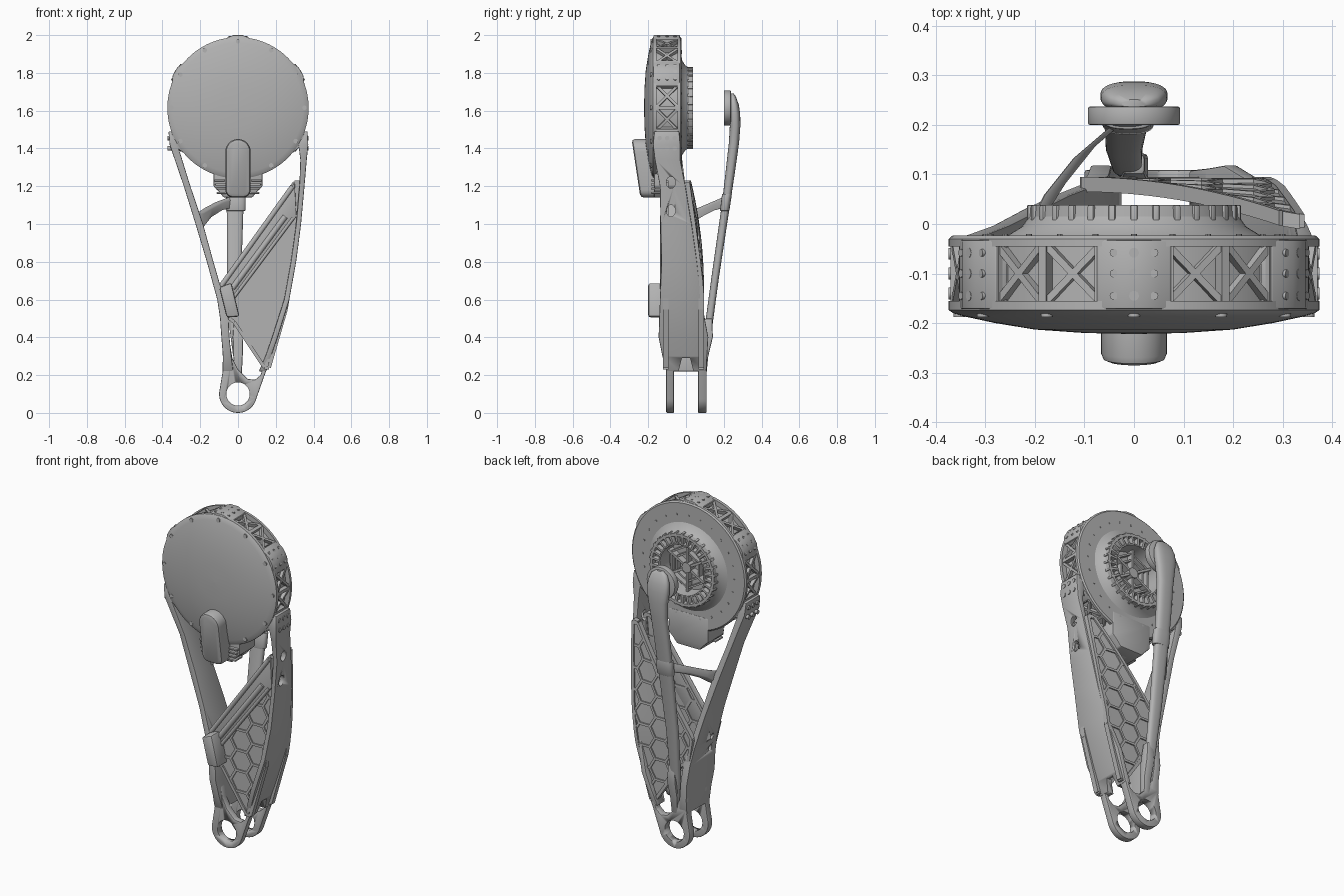
import bpy, bmesh
from math import sin, cos, pi, radians, copysign
from mathutils import Matrix, Vector

if "Cube" in bpy.data.objects:
    bpy.data.objects.remove(bpy.data.objects["Cube"])

GREY = (0.45, 0.45, 0.45, 1)
metal = bpy.data.materials.new("plain grey metal")
metal.use_nodes = True
metal.diffuse_color = GREY
metal.node_tree.nodes["Principled BSDF"].inputs["Base Color"].default_value = GREY
HUB_Z = 1.615


def finish(name, bm, bevel=0, angle=30):
    """Turn a bmesh into a shaded object."""
    bmesh.ops.recalc_face_normals(bm, faces=bm.faces)
    mesh = bpy.data.meshes.new(name)
    bm.to_mesh(mesh)
    bm.free()
    mesh.materials.append(metal)
    obj = bpy.data.objects.new(name, mesh)
    bpy.context.collection.objects.link(obj)
    if bevel:
        mod = obj.modifiers.new("bevel", "BEVEL")
        mod.width, mod.segments, mod.limit_method = bevel, 2, "ANGLE"
        bake(obj)
    bpy.ops.object.select_all(action="DESELECT")
    obj.select_set(True)
    bpy.context.view_layer.objects.active = obj
    bpy.ops.object.shade_smooth_by_angle(angle=radians(angle))
    return obj


def bake(obj):
    dg = bpy.context.evaluated_depsgraph_get()
    dg.update()
    mesh = bpy.data.meshes.new_from_object(obj.evaluated_get(dg))
    obj.modifiers.clear()
    obj.data = mesh


def cut(obj, bm):
    """Subtract a bmesh from an object, then drop the cutter."""
    cutter = finish("cutter", bm)
    cutter.hide_render = True
    mod = obj.modifiers.new("cut", "BOOLEAN")
    mod.object, mod.operation, mod.solver = cutter, "DIFFERENCE", "EXACT"
    bake(obj)
    bpy.data.objects.remove(cutter)


def loft(bm, rings):
    loops = [[bm.verts.new(p) for p in ring] for ring in rings]
    for a, b in zip(loops, loops[1:]):
        for i in range(len(a)):
            j = (i + 1) % len(a)
            bm.faces.new((a[i], a[j], b[j], b[i]))
    bm.faces.new(loops[0])
    bm.faces.new(loops[-1])


def prism(bm, outline, y0, y1):
    loft(bm, [[(x, y, z) for x, z in outline] for y in (y0, y1)])


def arc(cx, cz, r, a0, a1, n):
    steps = [radians(a0 + (a1 - a0) * i / n) for i in range(n + 1)]
    return [(cx + r * cos(a), cz + r * sin(a)) for a in steps]


def box(bm, centre, size, m=Matrix()):
    bmesh.ops.create_cube(bm, size=1, matrix=m @ Matrix.Translation(centre) @ Matrix.Diagonal((*size, 1)))


def bar(bm, a, b, width, depth, m=Matrix()):
    """Box from a to b, its depth as near to y as it can be."""
    a, b = Vector(a), Vector(b)
    d = (b - a).normalized()
    side = d.cross((0, 1, 0)).normalized()
    rot = Matrix((d, side.cross(d), side)).transposed().to_4x4()
    box(bm, (0, 0, 0), ((b - a).length, depth, width), m @ Matrix.Translation((a + b) / 2) @ rot)


def cyl(bm, a, b, r, m=Matrix(), n=16):
    a, b = Vector(a), Vector(b)
    rot = (b - a).to_track_quat("Z", "Y").to_matrix().to_4x4()
    bmesh.ops.create_cone(bm, cap_ends=True, segments=n, radius1=r, radius2=r,
                          depth=(b - a).length, matrix=m @ Matrix.Translation((a + b) / 2) @ rot)


def spoke(deg):
    """Frame on the drum: z points outward, x along the rim."""
    return Matrix.Translation((0, 0, HUB_Z)) @ Matrix.Rotation(radians(deg), 4, "Y")


# Drum: domed front, recessed rim band, flared hub with a hollow centre
profile = [(-.222, .002), (-.22, .1), (-.213, .2), (-.2, .28), (-.186, .345), (-.18, .365), (-.174, .374),
           (-.155, .374), (-.155, .345), (-.045, .345), (-.045, .374), (-.03, .374), (-.023, .366),
           (-.023, .255), (-.005, .226), (.015, .212), (.038, .21), (.038, .194), (.012, .19), (.012, .158),
           (.036, .154), (.036, .146), (-.045, .14), (-.045, .002)]
bm = bmesh.new()
loft(bm, [[(r * sin(t * pi / 48), y, HUB_Z + r * cos(t * pi / 48)) for t in range(96)] for y, r in profile])
finish("drum", bm)

# Cross braces and posts between the mounting blocks
bm = bmesh.new()
for k in range(6):
    for off in (20, 40):
        for s in (-1, 1):
            bar(bm, (-.056, s * .055 - .1, .353), (.056, -s * .055 - .1, .353), .02, .014, spoke(k * 60 + off))
    for off in (11, 30, 49):
        box(bm, (0, -.1, .356), (.018, .12, .028), spoke(k * 60 + off))
finish("rim_braces", bm)

# Mounting blocks with their fixings
block = [(-.08, .34), (-.075, .364), (-.05, .374), (-.025, .385), (.025, .385), (.05, .374), (.075, .364), (.08, .34)]
bm, fix = bmesh.new(), bmesh.new()
for k in range(6):
    m = spoke(k * 60)
    loft(bm, [[m @ Vector((x, y, z)) for x, z in block] for y in (-.172, -.032)])
    for y in (-.145, -.1, -.058):
        for x in (-.041, .041):
            cyl(fix, (x, y, .36), (x, y, .381), .008, m)
        cyl(fix, (0, y, .37), (0, y, .386), .01, m)
for k in range(12):
    cyl(fix, (0, -.188, .352), (0, -.17, .352), .012, spoke(k * 30))
for k in range(24):
    cyl(fix, (0, -.03, .3), (0, -.02, .3), .006, spoke(k * 15), 8)
finish("mounting_blocks", bm, .004)
finish("drum_fixings", fix)

# Hub fins, and the web inside the hub
bm = bmesh.new()
for k in range(30):
    box(bm, (0, .007, .182), (.014, .062, .07), spoke(k * 12))
finish("hub_fins", bm, .003)
bm = bmesh.new()
for k in range(6):
    m = spoke(k * 60)
    box(bm, (0, -.028, .075), (.014, .04, .14), m)
    for r in (.085, .125):
        box(bm, (0, -.03, r * .866), (r, .03, .01), spoke(k * 60 + 30))
cyl(bm, (0, -.05, HUB_Z), (0, -.002, HUB_Z), .03)
finish("hub_web", bm)

# Front housing and the ribbed box below the drum
bm = bmesh.new()
prism(bm, arc(0, 1.383, .067, 0, 180, 14) + arc(-.027, 1.18, .04, 180, 270, 4) + arc(.027, 1.18, .04, 270, 360, 4), -.288, -.12)
for v in bm.verts:
    v.co.y += (1.45 - v.co.z) * .15
finish("front_housing", bm, .018)
bm = bmesh.new()
half = [(.13, 1.34), (.13, 1.2), (.1, 1.17), (.075, 1.14)]
prism(bm, half + [(-x, z) for x, z in reversed(half)], -.17, -.02)
finish("lower_box", bm, .008)
bm = bmesh.new()
for i in range(4):
    for s in (-1, 1):
        box(bm, (s * (.085 + i * .004), -.15, 1.165 + i * .022), (.055, .07, .01))
finish("lower_box_ribs", bm, .002)

# Side arms: sections of height, outer x, inner x, front y, back y
left = [(1.49, .368, .342, -.168, -.036), (1.42, .372, .32, -.175, -.03), (1.34, .364, .33, -.165, -.03),
        (1.2, .352, .325, -.138, -.003), (1, .334, .308, -.135, .03), (.8, .308, .28, -.13, .058),
        (.6, .272, .244, -.138, .08), (.4, .21, .18, -.145, .118), (.3, .175, .145, -.125, .112), (.22, .15, .11, -.105, .108)]
right = [(1.49, -.368, -.342, -.168, -.036), (1.42, -.362, -.32, -.175, -.03), (1.2, -.287, -.252, -.138, -.003),
         (1, -.225, -.185, -.135, .03), (.8, -.165, -.13, -.13, .058), (.6, -.11, -.072, -.138, .08),
         (.5, -.095, -.05, -.142, .1), (.4, -.088, -.045, -.145, .118), (.3, -.08, -.035, -.125, .112), (.22, -.082, -.025, -.105, .108)]
for name, rows, holes, r in (("left_arm", left, (1.22, 1.07), .024), ("right_arm", right, (.62, .55), .014)):
    bm = bmesh.new()
    loft(bm, [[(xo, y0, z), (xo, y1, z), (xi, y1, z), (xi, y0, z)] for z, xo, xi, y0, y1 in rows])
    arm = finish(name, bm, .005)
    bm = bmesh.new()
    sgn = 1 if rows is left else -1
    for z in holes:
        cyl(bm, (0, -.08, z), (sgn * .6, -.08, z), r, Matrix.Translation((0, 0, z * -.3)) @ Matrix.Diagonal((1, 1, 1.3, 1)))
    cut(arm, bm)
    if rows is left:
        bm = bmesh.new()
        loft(bm, [[(x, -.045, .2), (x, .045, .2), (x, .022, .29), (x, -.022, .29)] for x in (.05, .3)])
        cut(arm, bm)
bm = bmesh.new()
for s in (-1, 1):
    for z in (1.4, 1.455):
        for y in (-.14, -.1, -.06):
            cyl(bm, (s * .34, y, z), (s * .374, y, z), .012)
finish("arm_bolts", bm)

# Fork lugs with bored eyes
lug = arc(0, .1, .1, 165, 345, 24) + [(.148, .22), (.172, .3), (.195, .37), (.17, .37), (.145, .28), (.12, .2), (.09, .175),
                                      (.05, .18), (0, .23), (-.03, .29), (-.045, .38), (-.084, .38), (-.078, .24)]
for name, y0, y1 in (("front_lug", -.105, -.064), ("rear_lug", .064, .109)):
    bm = bmesh.new()
    prism(bm, lug, y0, y1)
    plate = finish(name, bm, .005)
    bm = bmesh.new()
    cyl(bm, (0, -.3, .1), (0, .3, .1), .062, n=40)
    cut(plate, bm)

# Honeycomb panels, built upright and then curved into place
outline = [(-.1, .66), (.3, 1.22), (.335, 1.22), (.295, .8), (.255, .55), (.165, .24), (.14, .24), (-.02, .48), (-.08, .53)]


def inside(x, z):
    hit = False
    for (x1, z1), (x2, z2) in zip(outline, outline[1:] + outline[:1]):
        if (z1 > z) != (z2 > z) and x < x1 + (z - z1) * (x2 - x1) / (z2 - z1):
            hit = not hit
    return hit


def rear_y(x, z):
    return .08 - .3 * max(0, z - .65) * max(0, x + .1)


def front_y(x, z):
    return -.108


def place(bm, shape):
    for i in range(12):
        for co, no in (((0, 0, .3 + i * .08), (0, 0, 1)), ((-.08 + i * .035, 0, 0), (1, 0, 0))):
            bmesh.ops.bisect_plane(bm, geom=bm.verts[:] + bm.edges[:] + bm.faces[:], plane_co=co, plane_no=no)
    for v in bm.verts:
        v.co.y += shape(v.co.x, v.co.z)


R = .07
for side, shape in (("front", front_y), ("rear", rear_y)):
    bm = bmesh.new()
    prism(bm, outline, -.006, .006)
    place(bm, shape)
    finish(side + "_panel", bm)
    bm = bmesh.new()
    for i in range(-3, 6):
        for j in range(2, 12):
            c = Vector((i * R * 1.5, 0, (j + .5 * (i % 2)) * R * 1.732))
            for k in range(3):
                p, q = [c + R * Vector((cos(t * pi / 3), 0, sin(t * pi / 3))) for t in (k, k + 1)]
                run = [p.lerp(q, t / 12) for t in range(13)]
                run = [v for v in run if inside(v.x, v.z)]
                if len(run) > 1:
                    bar(bm, run[0], run[-1], .014, .026)
    for a, b in zip(outline, outline[1:] + outline[:1]):
        bar(bm, (a[0], 0, a[1]), (b[0], 0, b[1]), .018, .03)
    place(bm, shape)
    finish(side + "_panel_ribs", bm)

# Upper flange of the front panel with long ridges
bm = bmesh.new()
prism(bm, [(-.1, .66), (.3, 1.22), (.31, 1.04), (-.04, .58)], -.128, -.1)
finish("panel_flange", bm, .004)
bm = bmesh.new()
for a, b, r in (((-.09, .67), (.29, 1.2), .014), ((-.03, .66), (.25, 1.04), .016), ((-.04, .59), (.29, 1.03), .01)):
    cyl(bm, (a[0], -.122, a[1]), (b[0], -.122, b[1]), r)
finish("panel_ridges", bm)

# Small pod on the front of the right arm
bm = bmesh.new()
prism(bm, [(-.1, .665), (-.035, .69), (.008, .51), (-.06, .505)], -.2, -.09)
finish("arm_pod", bm, .012)


def tube(bm, rows):
    """Loft of rounded-rectangle sections: x, y, z and two radii."""
    def soft(v):
        return copysign(abs(v) ** .75, v)
    loft(bm, [[(x + rx * soft(cos(t * pi / 16)), y + ry * soft(sin(t * pi / 16)), z) for t in range(32)] for x, y, z, rx, ry in rows])


# Rear strut with its round head, collar, foot and side brace
bm = bmesh.new()
tube(bm, [(0, .243, 1.692, .025, .008), (0, .248, 1.675, .05, .016), (0, .254, 1.63, .066, .026), (0, .258, 1.58, .068, .029),
          (0, .26, 1.52, .06, .028), (-.003, .254, 1.43, .05, .027), (-.01, .235, 1.28, .047, .025), (-.015, .214, 1.12, .045, .022),
          (-.02, .155, .72, .037, .02), (-.014, .117, .44, .03, .02), (-.01, .1, .3, .016, .012)])
finish("rear_strut", bm, angle=50)
bm = bmesh.new()
tube(bm, [(-.012, .205, 1.07, .052, .025), (-.012, .217, 1.16, .053, .026)])
finish("strut_collar", bm, .004)
bm = bmesh.new()
cyl(bm, (0, .2, HUB_Z), (0, .237, HUB_Z), .093, n=48)
finish("strut_head_disc", bm, .004)
bm = bmesh.new()
loft(bm, [[(x - w, y - .012, z - h), (x + w, y + .012, z - h), (x + w, y + .012, z + h), (x - w, y - .012, z + h)]
          for x, y, z, w, h in ((-.2, 0, 1.02, .018, .04), (-.16, .07, 1.06, .022, .025), (-.1, .145, 1.095, .022, .022), (-.03, .205, 1.115, .022, .028))])
finish("strut_brace", bm, .006)
bm = bmesh.new()
loft(bm, [[(-w, y0, z), (w, y0, z), (w, y1, z), (-w, y1, z)]
          for z, w, y0, y1 in ((.2, .02, .07, .108), (.3, .025, .075, .118), (.4, .028, .085, .142), (.5, .022, .1, .14))])
finish("strut_foot", bm, .008)
